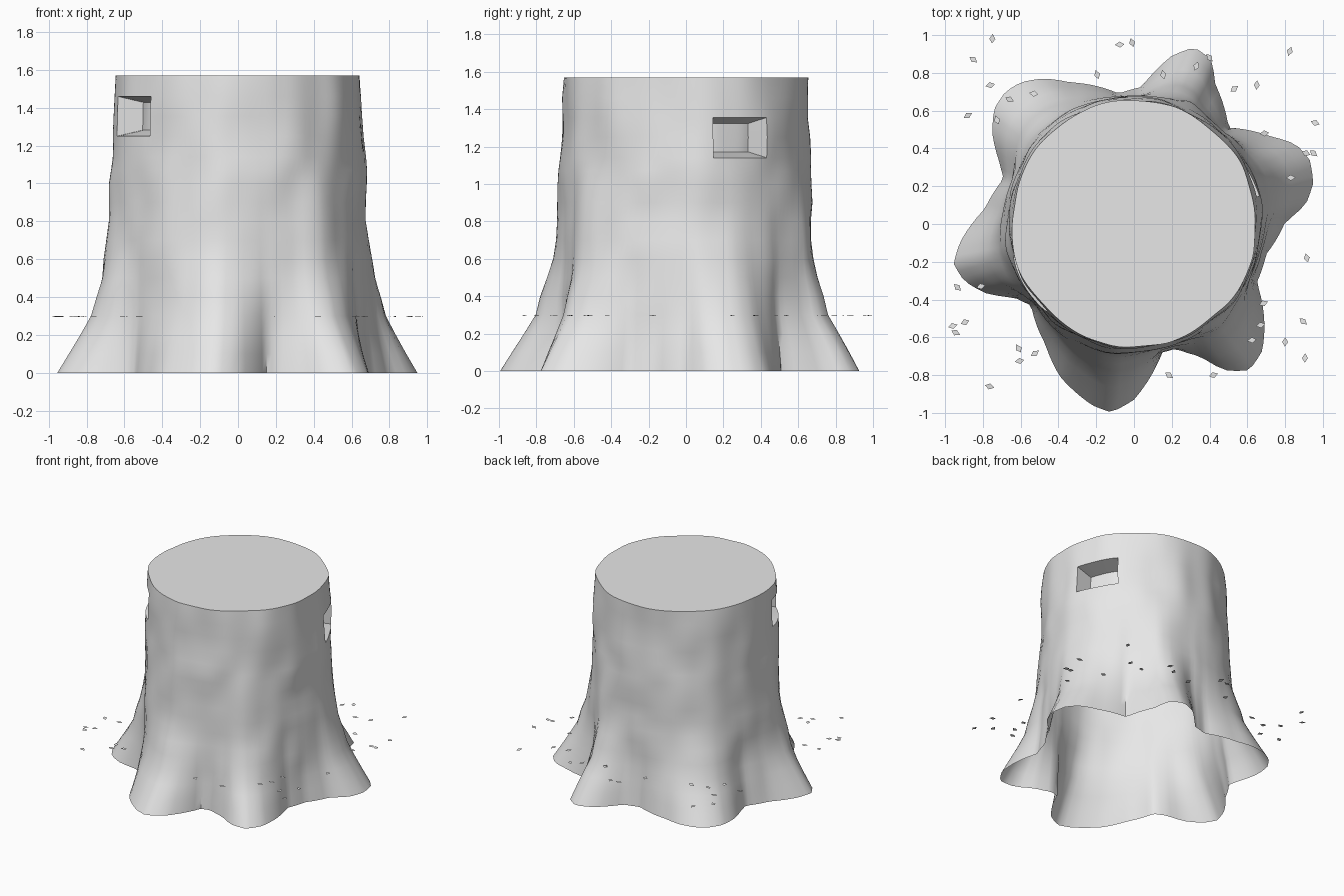
import bpy, bmesh, math, random
from mathutils import Vector, noise

if "Cube" in bpy.data.objects:
    bpy.data.objects.remove(bpy.data.objects["Cube"])

random.seed(4)

def material(name, c):
    m = bpy.data.materials.new(name)
    m.diffuse_color = (c, c, c, 1)
    m.use_nodes = True
    m.node_tree.nodes["Principled BSDF"].inputs["Base Color"].default_value = m.diffuse_color
    return m

GREY = material("pale grey", 0.8)

def make_object(name, bm):
    me = bpy.data.meshes.new(name)
    bm.to_mesh(me)
    bm.free()
    ob = bpy.data.objects.new(name, me)
    bpy.context.collection.objects.link(ob)
    me.materials.append(GREY)
    return ob

def lerp(table, t):
    for (a, va), (b, vb) in zip(table, table[1:]):
        if a <= t <= b:
            return va + (vb - va) * (t - a) / (b - a)
    return table[-1][1]

# Outline of the root flare on the ground
BASE = [(.80, .01), (.91, .105), (.95, .22), (.93, .34), (.86, .42), (.72, .465), (.50, .51),
        (.43, .74), (.41, .87), (.32, .935), (.20, .89), (.04, .725), (-.08, .69), (-.34, .75),
        (-.48, .77), (-.60, .75), (-.68, .70), (-.74, .61), (-.75, .48), (-.71, .32),
        (-.69, .24), (-.79, .08), (-.92, -.095), (-.955, -.21), (-.90, -.30), (-.79, -.365),
        (-.63, -.39), (-.545, -.43), (-.47, -.635), (-.39, -.81), (-.22, -.96), (-.12, -.997),
        (0, -.93), (.15, -.68), (.22, -.66), (.35, -.70), (.48, -.775), (.61, -.775),
        (.68, -.67), (.69, -.51), (.65, -.31), (.70, -.16)]
polar = sorted((math.atan2(y, x) % math.tau, math.hypot(x, y)) for x, y in BASE)
polar = ([(polar[-1][0] - math.tau, polar[-1][1])] + polar
         + [(polar[0][0] + math.tau, polar[0][1])])

CORE = [(0, .66), (.6, .665), (1, .668), (1.2, .66), (1.57, .65)]
FLARE = [(0, 1), (.3, .43), (.4, .34), (.5, .24), (.65, .13), (.8, .08), (1, .04), (1.57, 0)]
LEVELS = [0, .1, .2, .3, .4, .5, .6, .7, .8, .9, 1, 1.07, 1.14, 1.25, 1.355, 1.46, 1.57]
SEG = 144

# Trunk shell, open underneath
bm = bmesh.new()
rings = []
for z in LEVELS:
    ring = []
    for i in range(SEG):
        a = math.tau * i / SEG
        core = lerp(CORE, z)
        r = core + (lerp(polar, a) - .66) * lerp(FLARE, z)
        p = Vector((math.cos(a), math.sin(a), z * 1.3))
        r += .02 * noise.noise(p * 3.2) * min(1, z / .4)
        ring.append(bm.verts.new((r * math.cos(a), r * math.sin(a), z)))
    rings.append(ring)
for lo, hi in zip(rings, rings[1:]):
    for i in range(SEG):
        j = (i + 1) % SEG
        bm.faces.new((lo[i], lo[j], hi[j], hi[i]))
bm.faces.new(rings[-1])

# Two square knot holes pressed into the trunk
def knot_hole(a0, a1, z0, z1):
    faces = []
    for f in bm.faces:
        c = f.calc_center_median()
        if len(f.verts) == 4 and z0 < c.z < z1 and a0 < math.degrees(math.atan2(c.y, c.x)) % 360 < a1:
            faces.append(f)
    ext = bmesh.ops.extrude_face_region(bm, geom=faces)["geom"]
    bmesh.ops.delete(bm, geom=faces, context='FACES')
    verts = [e for e in ext if isinstance(e, bmesh.types.BMVert)]
    mid = math.radians((a0 + a1) / 2)
    out = Vector((math.cos(mid), math.sin(mid), 0))
    centre = out * .65 + Vector((0, 0, (z0 + z1) / 2))
    for v in verts:
        v.co = centre + (v.co - centre) * .7 - out * .13

knot_hole(195, 225, 1.25, 1.46)
knot_hole(12.5, 40, 1.14, 1.355)

trunk = make_object("tree_stump", bm)
bpy.context.view_layer.objects.active = trunk
trunk.select_set(True)
bpy.ops.object.shade_smooth_by_angle(angle=math.radians(45))
trunk.select_set(False)

# Small flat leaves floating around the roots
LEAVES = [(-.75, .98), (-.85, .87), (-.76, .735), (-.66, .66), (-.725, .55), (-.88, .575),
          (-.53, .69), (-.195, .79), (-.075, .95), (-.01, .96), (.155, .79), (.33, .835),
          (.40, .88), (.53, .715), (.65, .735), (.825, .915), (.69, .48), (.91, .375),
          (.96, .535), (.83, .245), (.915, -.18), (.685, -.42), (.67, -.535), (.625, -.615),
          (.80, -.625), (.895, -.515), (.905, -.71), (.42, -.80), (.185, -.80), (-.525, -.685),
          (-.61, -.66), (-.605, -.725), (-.765, -.86), (-.96, -.54), (-.895, -.52),
          (-.945, -.575), (-.935, -.335), (-.81, -.33), (.95, .375)]
bm = bmesh.new()
for x, y in LEAVES:
    t = random.uniform(0, math.tau)
    quad = []
    for k, s in enumerate((.026, .016, .024, .016)):
        a = t + k * math.pi / 2
        quad.append(bm.verts.new((x + s * math.cos(a), y + s * math.sin(a),
                                  .297 + random.uniform(-.003, .003))))
    bm.faces.new(quad)
make_object("fallen_leaves", bm)
